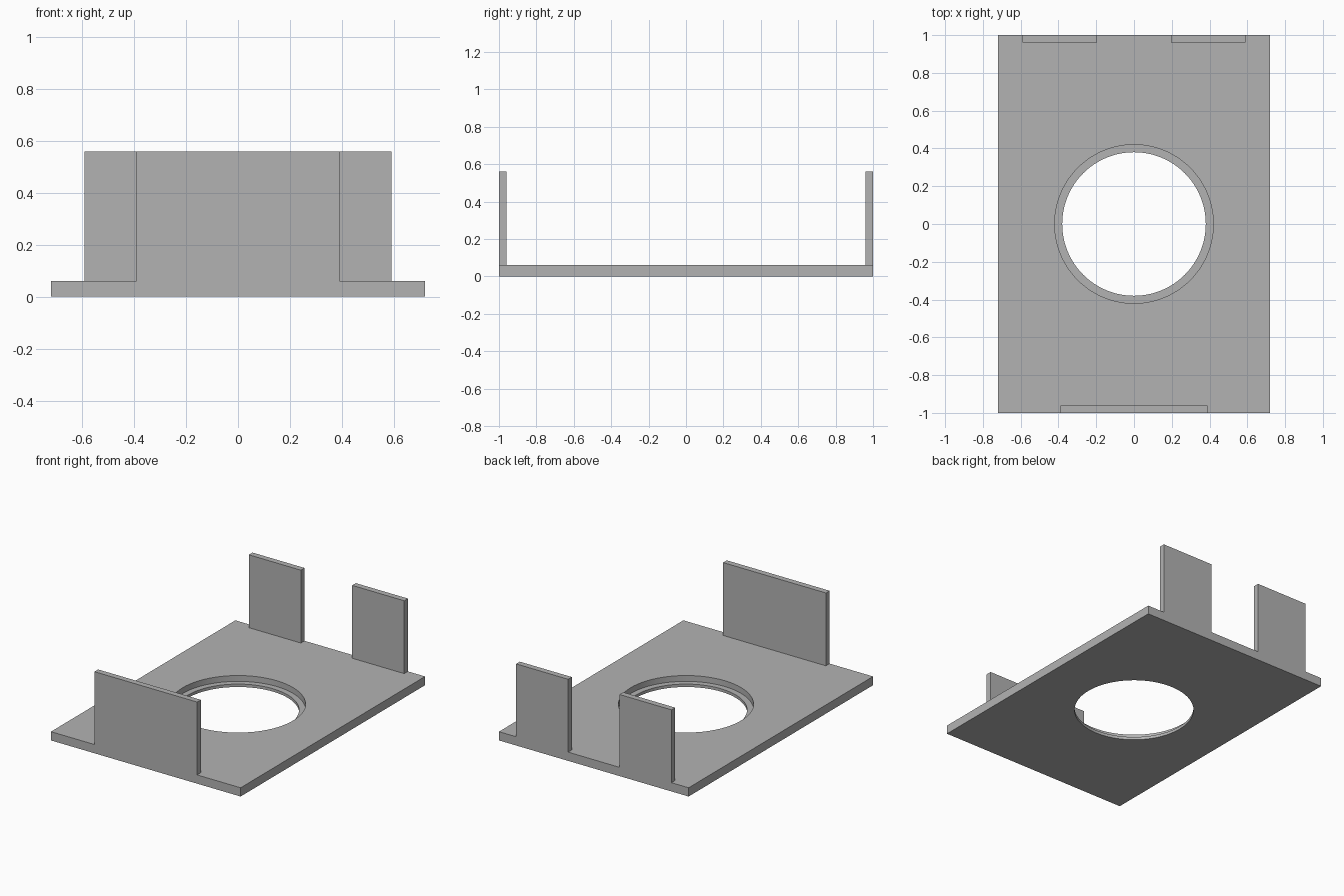
import bpy
import math

cube = bpy.data.objects.get("Cube")
if cube:
    bpy.data.objects.remove(cube, do_unlink=True)

grey = bpy.data.materials.new("plain grey")
grey.use_nodes = True
COLOR = (0.45, 0.45, 0.45, 1)
grey.diffuse_color = COLOR
grey.node_tree.nodes["Principled BSDF"].inputs["Base Color"].default_value = COLOR

THICK = 0.06      # base plate thickness
TOP = 0.56        # top of the upright tabs
TAB = 0.04        # tab thickness


def box(name, x0, x1, y0, y1, z0, z1):
    bpy.ops.mesh.primitive_cube_add(
        size=1, location=((x0 + x1) / 2, (y0 + y1) / 2, (z0 + z1) / 2))
    ob = bpy.context.object
    ob.name = name
    ob.scale = (x1 - x0, y1 - y0, z1 - z0)
    bpy.ops.object.transform_apply(location=False, rotation=False, scale=True)
    ob.data.materials.append(grey)
    return ob


def bore(target, radius, z0):
    """Cut a round hole from z0 up through the top of the target."""
    z1 = THICK + 0.1
    bpy.ops.mesh.primitive_cylinder_add(
        vertices=96, radius=radius, depth=z1 - z0, location=(0, 0, (z0 + z1) / 2))
    cutter = bpy.context.object
    cutter.hide_render = True
    cutter.data.materials.append(grey)
    mod = target.modifiers.new("bore", 'BOOLEAN')
    mod.operation = 'DIFFERENCE'
    mod.solver = 'EXACT'
    mod.object = cutter
    bpy.ops.object.select_all(action='DESELECT')
    bpy.context.view_layer.objects.active = target
    target.select_set(True)
    bpy.ops.object.modifier_apply(modifier=mod.name)
    bpy.data.objects.remove(cutter, do_unlink=True)


# Base plate with a stepped round opening
plate = box("base_plate", -0.72, 0.72, -1, 1, 0, THICK)
bore(plate, 0.38, -0.1)
bore(plate, 0.42, 0.02)
bpy.ops.object.shade_smooth_by_angle(angle=math.radians(30))

# Wide tab at the front, a pair of narrow tabs at the back
box("front_tab", -0.39, 0.39, -1, -1 + TAB, THICK, TOP)
box("back_left_tab", 0.195, 0.59, 1 - TAB, 1, THICK, TOP)
box("back_right_tab", -0.59, -0.195, 1 - TAB, 1, THICK, TOP)
